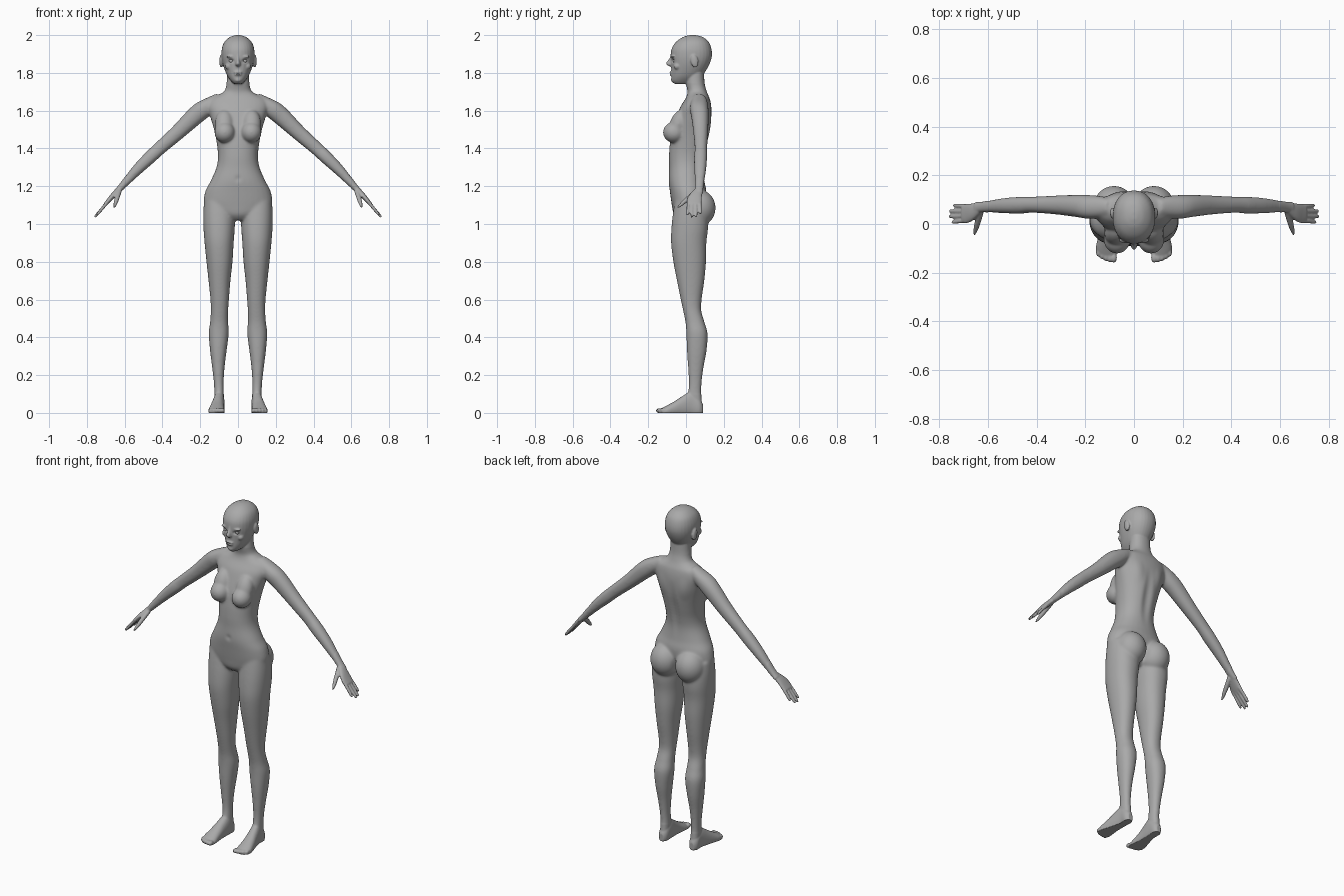
import bpy
import bmesh
from math import cos, sin, pi
from mathutils import Matrix, Vector

if "Cube" in bpy.data.objects:
    bpy.data.objects.remove(bpy.data.objects["Cube"], do_unlink=True)

skin = bpy.data.materials.new("plain grey")
skin.use_nodes = True
skin.diffuse_color = (0.4, 0.4, 0.4, 1)
skin.node_tree.nodes["Principled BSDF"].inputs["Base Color"].default_value = (0.4, 0.4, 0.4, 1)

MIRROR = Matrix.Diagonal((-1, 1, 1, 1))
UPRIGHT = Matrix.Identity(4)
bm = bmesh.new()


def columns(x, y, z, origin=(0, 0, 0)):
    """Matrix from three axes and an origin."""
    m = Matrix((x, y, z)).transposed().to_4x4()
    m.translation = origin
    return m


def along(start, end):
    """Frame whose z runs from start to end and whose x stays near world y."""
    z = (Vector(end) - Vector(start)).normalized()
    x = Vector((0, 1, 0))
    x = (x - z * x.dot(z)).normalized() if abs(x.dot(z)) < 0.95 else Vector((1, 0, 0))
    return columns(x, z.cross(x), z, start)


def spline(rows, steps=6):
    """Catmull-Rom curve through the rows of numbers."""
    out = []
    for i in range(len(rows) - 1):
        a, b, c, d = (rows[max(0, min(len(rows) - 1, i + k))] for k in (-1, 0, 1, 2))
        for s in range(steps):
            t = s / steps
            out.append([0.5 * (2 * q + (r - p) * t + (2 * p - 5 * q + 4 * r - w) * t * t
                               + (3 * q - p - 3 * r + w) * t ** 3)
                        for p, q, r, w in zip(a, b, c, d)])
    return out + [rows[-1]]


def loft(rows, frame=UPRIGHT, mirrored=True, power=2.2, sides=32):
    """Rows hold: station, centre, half width, low edge, high edge."""
    for flip in ((UPRIGHT, MIRROR) if mirrored else (UPRIGHT,)):
        rings = []
        for t, c, half, lo, hi in spline(rows):
            ring = []
            for k in range(sides):
                a, b = cos(2 * pi * k / sides), sin(2 * pi * k / sides)
                size = (abs(a) ** power + abs(b) ** power) ** (-1 / power)
                local = Vector((c + half * a * size, (lo + hi) / 2 + (hi - lo) / 2 * b * size, t))
                ring.append(bm.verts.new(flip @ frame @ local))
            rings.append(ring)
        for low, high in zip(rings, rings[1:]):
            for k in range(sides):
                n = (k + 1) % sides
                bm.faces.new((low[k], low[n], high[n], high[k]))
        bm.faces.new(rings[0])
        bm.faces.new(rings[-1])


def blob(centre, radii, tilt=0, mirrored=True):
    """Ellipsoid, tilted about x."""
    m = (Matrix.Translation(centre) @ Matrix.Rotation(tilt, 4, "X")
         @ Matrix.Diagonal((*radii, 1)))
    for flip in ((UPRIGHT, MIRROR) if mirrored else (UPRIGHT,)):
        bmesh.ops.create_uvsphere(bm, u_segments=32, v_segments=20, radius=1, matrix=flip @ m)


# Torso and neck
loft([(1.02, 0, .06, -.04, .05), (1.05, 0, .12, -.065, .08), (1.1, 0, .178, -.075, .1),
      (1.17, 0, .174, -.085, .108), (1.23, 0, .144, -.092, .097), (1.3, 0, .114, -.09, .092),
      (1.36, 0, .106, -.09, .1), (1.43, 0, .113, -.085, .116), (1.5, 0, .127, -.073, .13),
      (1.57, 0, .148, -.05, .135), (1.62, 0, .162, -.03, .134), (1.66, 0, .15, -.005, .127),
      (1.682, 0, .108, .005, .118), (1.705, 0, .072, .008, .109), (1.75, 0, .06, .0, .098),
      (1.83, 0, .056, .01, .095)], mirrored=False)

# Breasts and buttocks
blob((.07, -.062, 1.485), (.055, .06, .056))
blob((.072, -.04, 1.53), (.05, .045, .08), tilt=-.35)
blob((.082, .07, 1.085), (.085, .087, .096))

# Legs
loft([(1.12, .1, .08, -.06, .1), (1.05, .1, .084, -.07, .115), (.98, .1, .083, -.077, .117),
      (.9, .1, .077, -.079, .108), (.8, .098, .069, -.067, .106), (.7, .098, .058, -.048, .097),
      (.6, .097, .049, -.028, .083), (.54, .098, .046, -.015, .081), (.48, .1, .048, -.003, .098),
      (.42, .102, .053, .002, .114), (.33, .104, .044, .005, .109), (.24, .104, .033, .011, .093),
      (.16, .102, .026, .015, .083), (.1, .1, .025, .012, .081), (.04, .1, .024, .02, .085)])

# Feet, with soles cut flat later
sole_frame = columns((1, 0, 0), (0, 0, 1), (0, 1, 0))
loft([(-.142, .105, .028, -.01, .018), (-.125, .112, .04, -.02, .027),
      (-.1, .114, .043, -.02, .04), (-.06, .111, .038, -.02, .062),
      (-.02, .106, .033, -.02, .088), (.03, .1, .029, -.02, .115),
      (.07, .1, .027, -.02, .08), (.09, .1, .014, -.005, .045)], sole_frame)
for i in range(5):
    blob((.083 + .016 * i, -.139 + .0015 * i * i, .012), (.013 - .001 * i, .02, .013))

# Arms
arm_frame = along((.17, .07, 1.62), (.62, .07, 1.19))
# The frame's y axis points down the arm's underside or upside; keep it upward
if arm_frame.col[1].z < 0:
    arm_frame = arm_frame @ Matrix.Diagonal((1, -1, 1, 1))
loft([(-.09, 0, .03, -.03, .012), (-.04, 0, .044, -.045, .03), (.02, 0, .049, -.048, .049),
      (.08, .004, .046, -.043, .053), (.2, .008, .039, -.035, .046), (.33, .009, .033, -.025, .046),
      (.4, .007, .035, -.023, .046), (.5, .005, .031, -.018, .039),
      (.62, 0, .022, -.015, .02), (.66, -.004, .025, -.012, .016)], arm_frame)

# Palms and fingers
loft([(.63, 0, .021, -.013, .016), (.68, -.02, .035, -.014, .014),
      (.72, -.027, .04, -.014, .008), (.745, -.028, .034, -.012, .004)], arm_frame)
for base, tip, reach in ((.002, .006, .805), (-.018, -.017, .827), (-.037, -.039, .829), (-.055, -.062, .814)):
    loft([(.71, base, .009, -.013, .005), (.76, (base + tip) / 2, .0085, -.017, .0),
          (reach - .01, tip, .0072, -.021, -.007), (reach, tip, .004, -.019, -.011)],
         arm_frame, sides=16)

# Thumbs
thumb_start = arm_frame @ Vector((-.015, -.006, .64))
thumb_tip = arm_frame @ Vector((-.115, -.05, .72))
reach = (thumb_tip - thumb_start).length
loft([(0, 0, .013, -.013, .013), (reach * .5, 0, .012, -.012, .012),
      (reach * .8, 0, .009, -.009, .009), (reach, 0, .004, -.004, .004)],
     along(thumb_start, thumb_tip), sides=16)

# Head
loft([(1.742, 0, .022, -.062, .02), (1.757, 0, .037, -.075, .05), (1.78, 0, .054, -.078, .08),
      (1.81, 0, .068, -.078, .104), (1.85, 0, .081, -.079, .126), (1.89, 0, .087, -.081, .137),
      (1.93, 0, .085, -.075, .134), (1.965, 0, .071, -.052, .119), (1.99, 0, .042, -.015, .088),
      (2.0, 0, .012, .02, .05)], mirrored=False)

# Nose, lips, brows, cheekbones and ears
loft([(1.9, 0, .008, -.081, -.05), (1.875, 0, .009, -.089, -.05), (1.855, 0, .012, -.105, -.05),
      (1.843, 0, .015, -.102, -.05), (1.834, 0, .009, -.086, -.05)], mirrored=False)
blob((0, -.075, 1.803), (.023, .013, .006), mirrored=False)
blob((0, -.074, 1.791), (.02, .013, .007), mirrored=False)
blob((0, -.067, 1.763), (.018, .013, .013), mirrored=False)
blob((.036, -.067, 1.886), (.026, .012, .007))
blob((.05, -.045, 1.835), (.018, .02, .018))
blob((.089, .045, 1.862), (.01, .02, .035), tilt=.2)

bmesh.ops.recalc_face_normals(bm, faces=bm.faces)
raw = bpy.data.meshes.new("body")
bm.to_mesh(raw)
bm.free()
body = bpy.data.objects.new("body", raw)
bpy.context.scene.collection.objects.link(body)

# Fuse every part into one skin
fuse = body.modifiers.new("fuse", "REMESH")
fuse.mode = "VOXEL"
fuse.voxel_size = .0045
graph = bpy.context.evaluated_depsgraph_get()
mesh = bpy.data.meshes.new_from_object(body.evaluated_get(graph))
body.modifiers.clear()
body.data = mesh
bpy.data.meshes.remove(raw)
mesh.name = "body"

# Sculpted pushes: centre, radii, offset along y
pushes = [((.036, -.074, 1.864), (.021, .04, .013), .013),   # eye socket
          ((0, -.09, 1.797), (.022, .04, .004), .005),       # mouth line
          ((0, -.09, 1.24), (.014, .04, .016), .012),        # navel
          ((0, .115, 1.42), (.035, .08, .2), -.011),         # spine
          ((.075, .13, 1.55), (.05, .06, .08), .006),        # shoulder blade
          ((0, .12, 1.06), (.016, .08, .08), -.02),          # cleft
          ((.094, .04, 1.866), (.02, .011, .018), .004)]     # ear hollow
fine = []
for v in mesh.vertices:
    side = Vector((abs(v.co.x), v.co.y, v.co.z))
    shift = 0
    for centre, radii, offset in pushes:
        d = sum(((p - q) / r) ** 2 for p, q, r in zip(side, centre, radii))
        if d < 1:
            shift += offset * (1 - d) ** 2
    v.co.y += shift
    v.co.z = max(v.co.z, 0)
    if v.co.z > 1.74 or v.co.z < .1 or side.x > .6:
        fine.append(v.index)

# Soft blending on the body, light blending on face, hands and feet
detail = body.vertex_groups.new(name="detail")
detail.add(fine, .92, "REPLACE")
soften = body.modifiers.new("soften", "SMOOTH")
soften.factor = .5
soften.iterations = 36
soften.vertex_group = "detail"
soften.invert_vertex_group = True
mesh.materials.clear()
mesh.materials.append(skin)
mesh.shade_smooth()

# Eyeballs
for name, x in (("left_eye", .036), ("right_eye", -.036)):
    ball = bmesh.new()
    bmesh.ops.create_uvsphere(ball, u_segments=24, v_segments=16, radius=.014,
                              matrix=Matrix.Translation((x, -.054, 1.864)))
    eye_mesh = bpy.data.meshes.new(name)
    ball.to_mesh(eye_mesh)
    ball.free()
    eye_mesh.materials.append(skin)
    eye_mesh.shade_smooth()
    bpy.context.scene.collection.objects.link(bpy.data.objects.new(name, eye_mesh))
